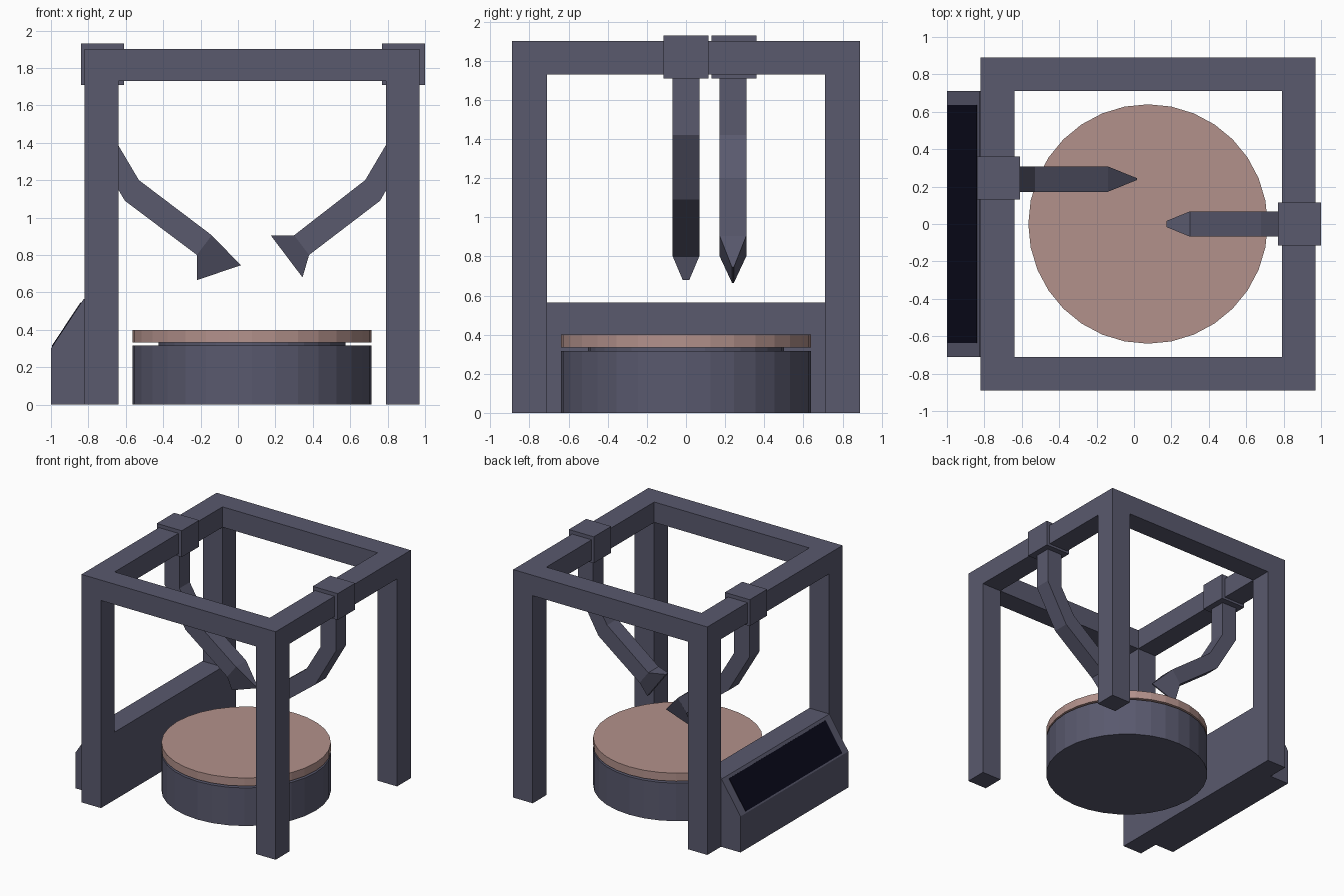
import bpy, bmesh, math
from mathutils import Vector

if "Cube" in bpy.data.objects:
    bpy.data.objects.remove(bpy.data.objects["Cube"])


def material(name, rgb):
    m = bpy.data.materials.new(name)
    m.use_nodes = True
    m.diffuse_color = (*rgb, 1)
    bsdf = m.node_tree.nodes["Principled BSDF"]
    bsdf.inputs["Base Color"].default_value = (*rgb, 1)
    bsdf.inputs["Roughness"].default_value = 0.8
    return m


SLATE = material("slate_grey", (0.1, 0.1, 0.155))
PINK = material("dusty_pink", (0.45, 0.285, 0.26))
NAVY = material("dark_navy", (0.003, 0.003, 0.011))


def finish(bm, name, mat):
    bmesh.ops.recalc_face_normals(bm, faces=bm.faces)
    mesh = bpy.data.meshes.new(name)
    bm.to_mesh(mesh)
    bm.free()
    mesh.materials.append(mat)
    ob = bpy.data.objects.new(name, mesh)
    bpy.context.collection.objects.link(ob)
    return ob


def loft(name, rings, mat):
    """Skin a list of closed rings and cap both ends."""
    bm = bmesh.new()
    rows = [[bm.verts.new(p) for p in ring] for ring in rings]
    n = len(rows[0])
    for a, b in zip(rows, rows[1:]):
        for i in range(n):
            j = (i + 1) % n
            bm.faces.new((a[i], a[j], b[j], b[i]))
    bm.faces.new(rows[0])
    bm.faces.new(rows[-1])
    return finish(bm, name, mat)


def prism(name, profile, y0, y1, mat):
    return loft(name, [[(x, y, z) for x, z in profile] for y in (y0, y1)], mat)


def box(name, x0, x1, y0, y1, z0, z1, mat=SLATE):
    return prism(name, [(x0, z0), (x1, z0), (x1, z1), (x0, z1)], y0, y1, mat)


def disc(name, r, z0, z1, mat):
    bm = bmesh.new()
    bmesh.ops.create_cone(bm, cap_ends=True, segments=32, radius1=r, radius2=r, depth=z1 - z0)
    bmesh.ops.translate(bm, verts=bm.verts, vec=(0.075, 0, (z0 + z1) / 2))
    return finish(bm, name, mat)


def arm(name, y, sections):
    """Sections hold inner point, outer point and half width."""
    rings = [[(a[0], y - w, a[1]), (a[0], y + w, a[1]),
              (b[0], y + w, b[1]), (b[0], y - w, b[1])] for a, b, w in sections]
    return loft(name, rings, SLATE)


# Frame: four legs and four top beams
X0, X1, Y, T, TOP, UNDER = -0.82, 0.97, 0.89, 0.18, 1.9, 1.73
for side, x in (("right", X0), ("left", X1 - T)):
    for end, y in (("front", -Y), ("back", Y - T)):
        box(f"{side}_{end}_leg", x, x + T, y, y + T, 0, TOP)
    box(f"{side}_beam", x, x + T, T - Y, Y - T, UNDER, TOP)
for end, y in (("front", -Y), ("back", Y - T)):
    box(f"{end}_beam", X0 + T, X1 - T, y, y + T, UNDER, TOP)

# Turntable: base, spindle and platter
disc("turntable_base", 0.64, 0, 0.317, SLATE)
disc("turntable_spindle", 0.5, 0.31, 0.34, SLATE)
disc("turntable_platter", 0.64, 0.333, 0.4, PINK)

# Control console with a sloped screen plate
low, high = Vector((-1.0, 0.3)), Vector((-0.825, 0.565))
prism("control_console", [(-1, 0), (X0 + T, 0), (X0 + T, high.y), tuple(high), tuple(low)],
      T - Y, Y - T, SLATE)
slope = high - low
normal = Vector((-slope.y, slope.x)).normalized() * 0.004
a, b = low + slope * 0.04, low + slope * 0.92
prism("control_screen", [tuple(p) for p in (a, b, b + normal, a + normal)],
      -0.635, 0.635, NAVY)

# Sliding clamps on the side beams
box("left_clamp", 0.77, 1.0, -0.115, 0.115, 1.71, 1.93)
box("right_clamp", -0.84, -0.61, 0.13, 0.36, 1.71, 1.93)

# Bent arms ending in tapered tool tips
W = 0.068
arm("left_arm", 0, [
    ((0.81, 1.72), (0.95, 1.72), W),
    ((0.81, 1.42), (0.95, 1.42), W),
    ((0.68, 1.2), (0.76, 1.09), W),
    ((0.3, 0.905), (0.38, 0.8), W),
    ((0.175, 0.905), (0.345, 0.68), 0.017)])
arm("right_arm", 0.24, [
    ((-0.66, 1.72), (-0.8, 1.72), W),
    ((-0.66, 1.42), (-0.8, 1.42), W),
    ((-0.53, 1.2), (-0.605, 1.09), W),
    ((-0.14, 0.905), (-0.22, 0.8), W),
    ((0.015, 0.745), (-0.22, 0.665), 0.005)])
